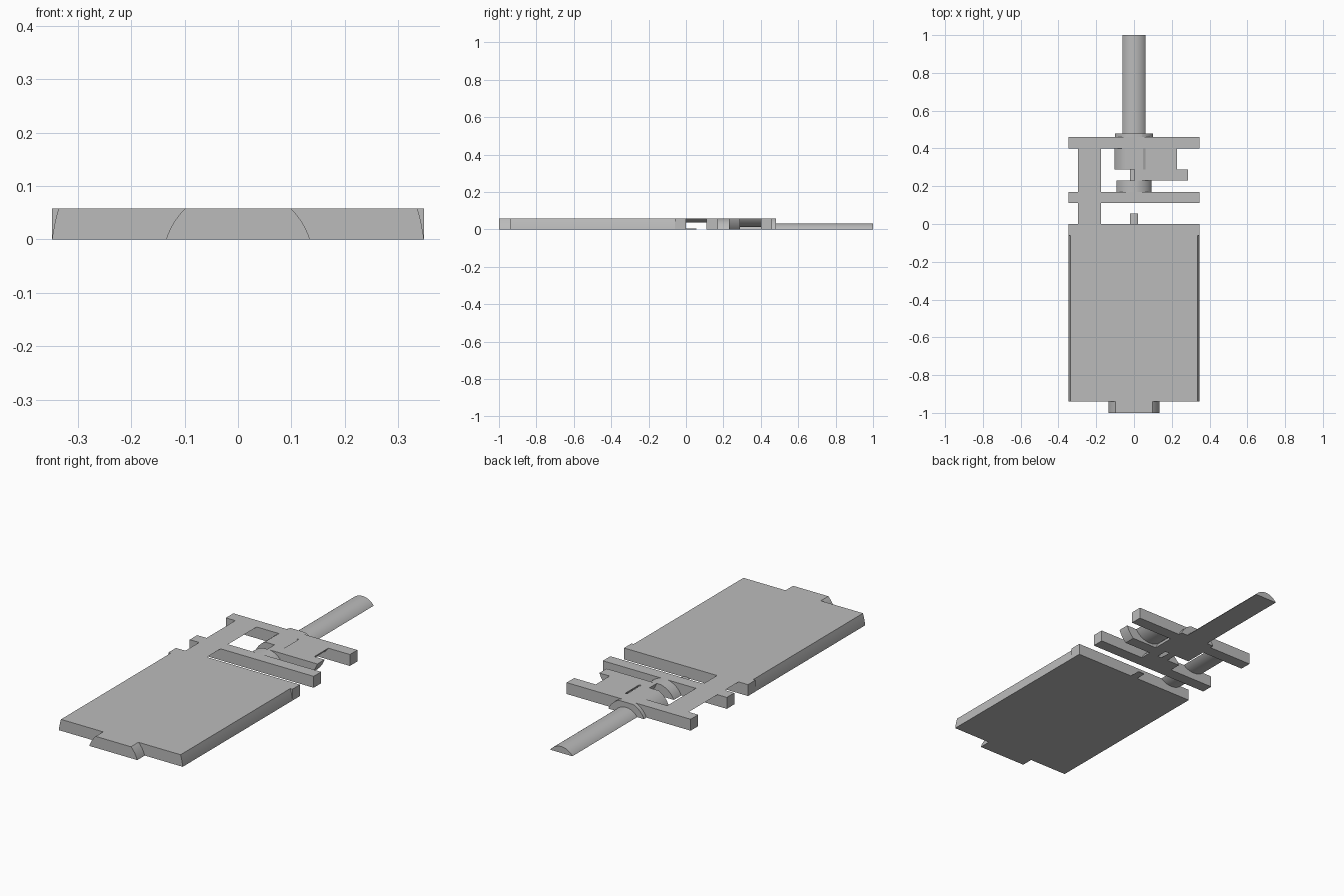
import bpy, bmesh, math
from mathutils import Matrix

if "Cube" in bpy.data.objects:
    bpy.data.objects.remove(bpy.data.objects["Cube"])

H = 0.058         # slab thickness
AXIS = -0.043     # height of the main axis, below the slab
HALF = 0.348      # half width of the plates
LAY = 0.11        # height of the layshaft axis, above the slab

metal = bpy.data.materials.new("plain grey")
metal.use_nodes = True
GREY = (0.5, 0.5, 0.5, 1)
metal.diffuse_color = GREY
metal.node_tree.nodes["Principled BSDF"].inputs["Base Color"].default_value = GREY


def finish(name, bm):
    bmesh.ops.recalc_face_normals(bm, faces=bm.faces)
    mesh = bpy.data.meshes.new(name)
    bm.to_mesh(mesh)
    bm.free()
    mesh.materials.append(metal)
    obj = bpy.data.objects.new(name, mesh)
    bpy.context.collection.objects.link(obj)
    return obj


def box(name, x0, x1, y0, y1):
    """Full-thickness block."""
    bm = bmesh.new()
    place = Matrix.Translation(((x0 + x1) / 2, (y0 + y1) / 2, H / 2))
    size = Matrix.Diagonal((x1 - x0, y1 - y0, H, 1))
    bmesh.ops.create_cube(bm, size=1, matrix=place @ size)
    return finish(name, bm)


def slice_round(name, x, z, r, y0, y1):
    """Cylinder along y, trimmed to the slab between z = 0 and z = H."""
    bm = bmesh.new()
    place = Matrix.Translation((x, (y0 + y1) / 2, z)) @ Matrix.Rotation(math.pi / 2, 4, 'X')
    bmesh.ops.create_cone(bm, cap_ends=True, segments=128, radius1=r, radius2=r,
                          depth=y1 - y0, matrix=place)
    for level, up in ((0, -1), (H, 1)):
        geom = bm.verts[:] + bm.edges[:] + bm.faces[:]
        bmesh.ops.bisect_plane(bm, geom=geom, plane_co=(0, 0, level),
                               plane_no=(0, 0, up), clear_outer=True)
        rim = [e for e in bm.edges if e.is_boundary]
        if rim:
            bmesh.ops.holes_fill(bm, edges=rim, sides=0)
    obj = finish(name, bm)
    bpy.ops.object.select_all(action='DESELECT')
    obj.select_set(True)
    bpy.context.view_layer.objects.active = obj
    bpy.ops.object.shade_smooth_by_angle(angle=math.radians(25))
    return obj


# Motor can, rear boss and mounting flange
slice_round("rear_boss", 0, AXIS, 0.1414, -1.0, -0.94)
slice_round("motor_body", 0, AXIS, 0.3506, -0.94, -0.06)
box("motor_flange", -HALF, HALF, -0.06, 0)

# Gearbox plates
box("middle_plate", -HALF, HALF, 0.11, 0.17)
box("end_plate", -HALF, HALF, 0.40, 0.46)

# Spacer pillar in each gap
for part, y0, y1 in (("rear", 0, 0.11), ("front", 0.17, 0.40)):
    slice_round("spacer_pillar_" + part, -0.235, 0.13, 0.094, y0, y1)

# Parts on the main axis
slice_round("motor_shaft_tip", 0, AXIS, 0.0474, 0, 0.055)
slice_round("bearing_disc", 0, AXIS, 0.1025, 0.17, 0.23)
slice_round("pinion", 0, AXIS, 0.0474, 0.23, 0.288)
slice_round("output_gear", 0, AXIS, 0.112, 0.288, 0.40)
slice_round("shaft_collar", 0, AXIS, 0.109, 0.46, 0.48)
slice_round("output_shaft", 0, AXIS, 0.0755, 0.48, 1.0)

# Stepped layshaft gear
slice_round("layshaft_large_gear", 0.144, LAY, 0.15, 0.23, 0.288)
slice_round("layshaft_small_gear", 0.144, LAY, 0.098, 0.288, 0.40)
